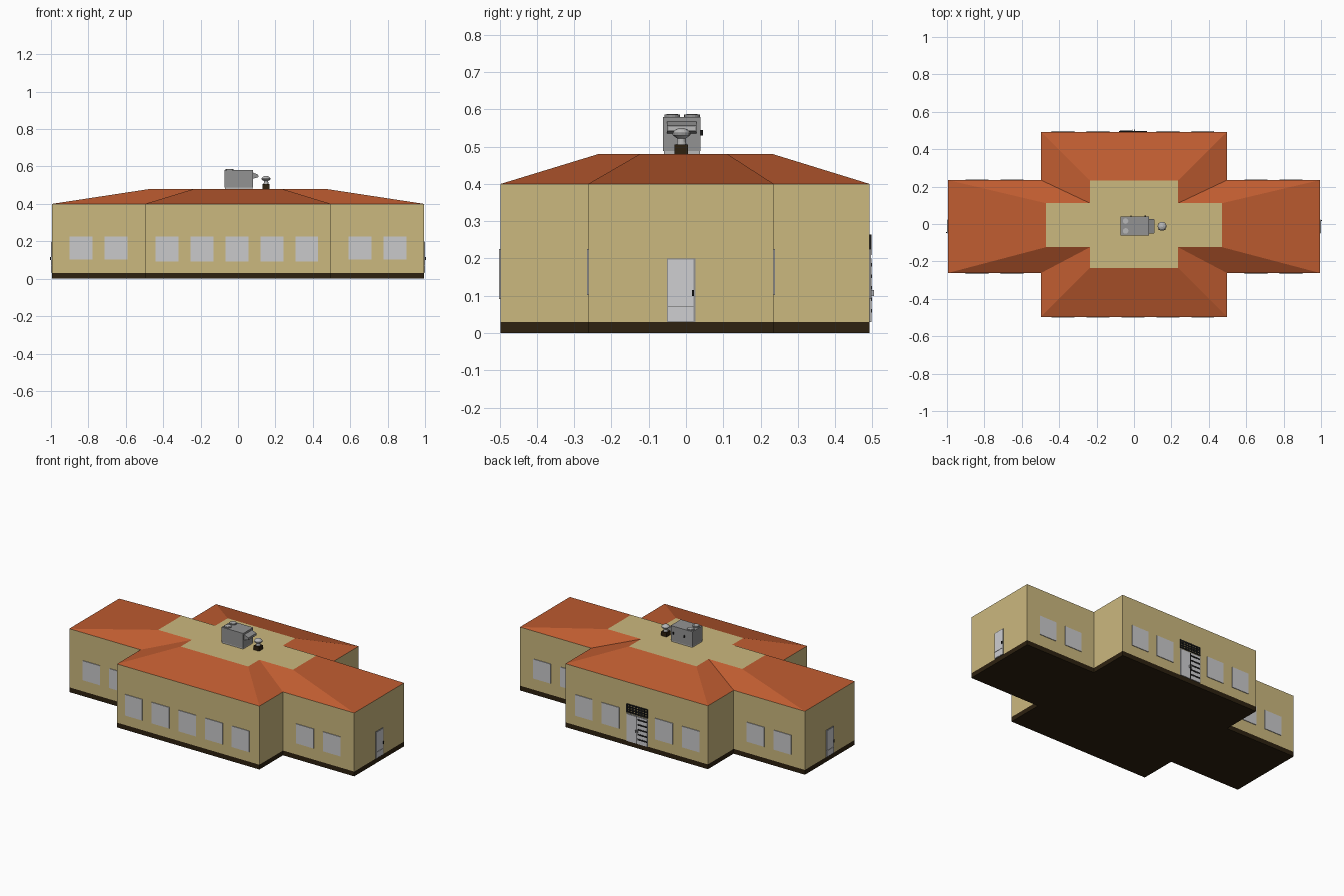
import bpy, bmesh, math
from mathutils import Matrix, Vector

if "Cube" in bpy.data.objects:
    bpy.data.objects.remove(bpy.data.objects["Cube"], do_unlink=True)


def material(name, rgb):
    m = bpy.data.materials.new(name)
    m.use_nodes = True
    m.diffuse_color = (*rgb, 1)
    m.node_tree.nodes["Principled BSDF"].inputs["Base Color"].default_value = (*rgb, 1)
    return m


TAN = material("tan wall", (0.60, 0.48, 0.21))
ROOF = material("terracotta roof", (0.52, 0.107, 0.030))
DARK = material("dark brown", (0.026, 0.015, 0.005))
GLASS = material("pale window", (0.59, 0.59, 0.60))
WHITE = material("door white", (0.62, 0.62, 0.64))
METAL = material("unit grey", (0.29, 0.29, 0.29))
LIGHT = material("light metal", (0.48, 0.48, 0.48))
BLACK = material("black", (0.01, 0.01, 0.01))

# Wing extents
LONG, WIDE = 0.995, 0.4975
SOUTH, NORTH, FRONT, BACK = -0.262, 0.235, -0.497, 0.492


def finish(name, bm, mats):
    mesh = bpy.data.meshes.new(name)
    bm.normal_update()
    bm.to_mesh(mesh)
    bm.free()
    for m in mats:
        mesh.materials.append(m)
    ob = bpy.data.objects.new(name, mesh)
    bpy.context.collection.objects.link(ob)
    return ob


def cross_outline():
    right = [(WIDE, FRONT), (WIDE, SOUTH), (LONG, SOUTH),
             (LONG, NORTH), (WIDE, NORTH), (WIDE, BACK)]
    return right + [(-x, y) for x, y in reversed(right)]


def cross_body(name, z0, z1, mats, top_scale=1.0, cap_bottom=True):
    """Cross-shaped block, optionally tapering to the top."""
    bm = bmesh.new()
    low = [bm.verts.new((x, y, z0)) for x, y in cross_outline()]
    high = [bm.verts.new((x * top_scale, y * top_scale, z1)) for x, y in cross_outline()]
    n = len(low)
    for i in range(n):
        j = (i + 1) % n
        bm.faces.new((low[i], low[j], high[j], high[i]))
    top = bm.faces.new(high)
    top.material_index = len(mats) - 1
    if cap_bottom:
        bm.faces.new(low[::-1])
    return finish(name, bm, mats)


def box(name, x, y, z, mat):
    """Box from (low, high) pairs on each axis."""
    bm = bmesh.new()
    bmesh.ops.create_cube(bm, size=1)
    for v in bm.verts:
        v.co = Vector([r[0] if c < 0 else r[1] for c, r in zip(v.co, (x, y, z))])
    return finish(name, bm, [mat])


def lathe(name, x, y, profile, mat, sides=16):
    """Turned solid from (radius, height) points."""
    bm = bmesh.new()
    rings = [[bm.verts.new((x + r * math.cos(2 * math.pi * i / sides),
                            y + r * math.sin(2 * math.pi * i / sides), z))
              for i in range(sides)] for r, z in profile]
    for a, b in zip(rings, rings[1:]):
        for i in range(sides):
            j = (i + 1) % sides
            bm.faces.new((a[i], a[j], b[j], b[i]))
    bm.faces.new(rings[0][::-1])
    bm.faces.new(rings[-1])
    return finish(name, bm, [mat])


# Building shell
cross_body("foundation", 0, 0.03, [DARK])
cross_body("walls", 0.03, 0.40, [TAN])
cross_body("roof", 0.40, 0.48, [ROOF, TAN], top_scale=0.473)

# Windows
PANE = 0.122
wing_windows = [s * c for s in (-1, 1) for c in (0.652, 0.84)]
main_windows = [-0.379, -0.192, -0.005, 0.182, 0.368]


def window(name, x, wall, side, low):
    box(name, (x - PANE / 2, x + PANE / 2), sorted((wall, wall + side * 0.004)), (low, 0.225), GLASS)


for cx in wing_windows:
    window("front_wing_window", cx, SOUTH, -1, 0.102)
    window("back_wing_window", cx, NORTH, 1, 0.102)
for cx in main_windows:
    window("front_window", cx, FRONT, -1, 0.092)
    if abs(cx) > 0.1:
        window("back_window", cx, BACK, 1, 0.092)


# End doors, the left one turned half round to make the right one
def end_door(side):
    mid = -0.013
    parts = [
        box("door_frame", (0, 0.003), (-0.038, 0.038), (0.03, 0.20), METAL),
        box("door_upper_panel", (0, 0.005), (-0.035, 0.033), (0.073, 0.197), WHITE),
        box("door_kick_panel", (0, 0.005), (-0.035, 0.033), (0.032, 0.070), WHITE),
        box("door_handle", (0.005, 0.010), (0.029, 0.034), (0.100, 0.116), BLACK),
    ]
    turn = Matrix.Rotation(0 if side > 0 else math.pi, 4, "Z")
    for p in parts:
        p.data.transform(Matrix.Translation((side * LONG, mid, 0)) @ turn)


end_door(1)
end_door(-1)

# Back double door: plain leaf and barred leaf
box("back_door_frame", (-0.080, 0.070), (BACK, BACK + 0.003), (0.03, 0.205), METAL)
box("back_door_leaf", (-0.002, 0.067), (BACK, BACK + 0.005), (0.03, 0.20), WHITE)
box("back_door_barred_leaf", (-0.077, -0.006), (BACK, BACK + 0.005), (0.03, 0.20), WHITE)
box("back_door_gap", (-0.006, -0.002), (BACK, BACK + 0.006), (0.03, 0.20), BLACK)
for i in range(5):
    z = 0.055 + i * 0.031
    box("back_door_bar", (-0.074, -0.010), (BACK, BACK + 0.007), (z, z + 0.009), BLACK)
for x in (-0.010, 0.003):
    box("back_door_handle", (x - 0.002, x + 0.002), (BACK, BACK + 0.012), (0.10, 0.116), LIGHT)

# Open grille over the back door
for row in range(4):
    z = 0.210 + row * 0.0155
    box("grille_rail", (-0.080, 0.070), (BACK, BACK + 0.004), (z, z + 0.008), BLACK)
for col in range(8):
    x = -0.080 + col * 0.0203
    box("grille_post", (x, x + 0.008), (BACK, BACK + 0.005), (0.210, 0.2645), BLACK)

# Rooftop air unit
box("unit_base", (-0.070, 0.077), (-0.059, 0.037), (0.48, 0.490), LIGHT)
box("unit_body", (-0.072, 0.079), (-0.061, 0.039), (0.488, 0.580), METAL)
for y in (-0.037, 0.016):
    lathe("unit_fan_ring", -0.045, y, [(0.021, 0.579), (0.021, 0.586)], METAL)
    lathe("unit_fan", -0.045, y, [(0.015, 0.585), (0.015, 0.587)], LIGHT)
for x in (-0.017, 0.060):
    box("unit_latch", (x - 0.003, x + 0.003), (0.039, 0.046), (0.530, 0.544), BLACK)

# Sloping intake hood
hood = box("unit_hood", (0.079, 0.108), (-0.051, 0.028), (0.535, 0.568), METAL)
for v in hood.data.vertices:
    if v.co.x > 0.1:
        v.co.z = 0.556 if v.co.z > 0.55 else 0.542
box("hood_slot", (0.106, 0.110), (-0.047, 0.024), (0.545, 0.552), LIGHT)

# Mushroom vent on its curb
box("vent_curb", (0.131, 0.169), (-0.031, 0.006), (0.48, 0.506), DARK)
lathe("vent_pipe", 0.15, -0.012, [(0.013, 0.505), (0.011, 0.524)], LIGHT)
lathe("vent_cap", 0.15, -0.012,
      [(0.012, 0.522), (0.024, 0.531), (0.024, 0.537), (0.016, 0.546), (0.005, 0.550)], LIGHT)
